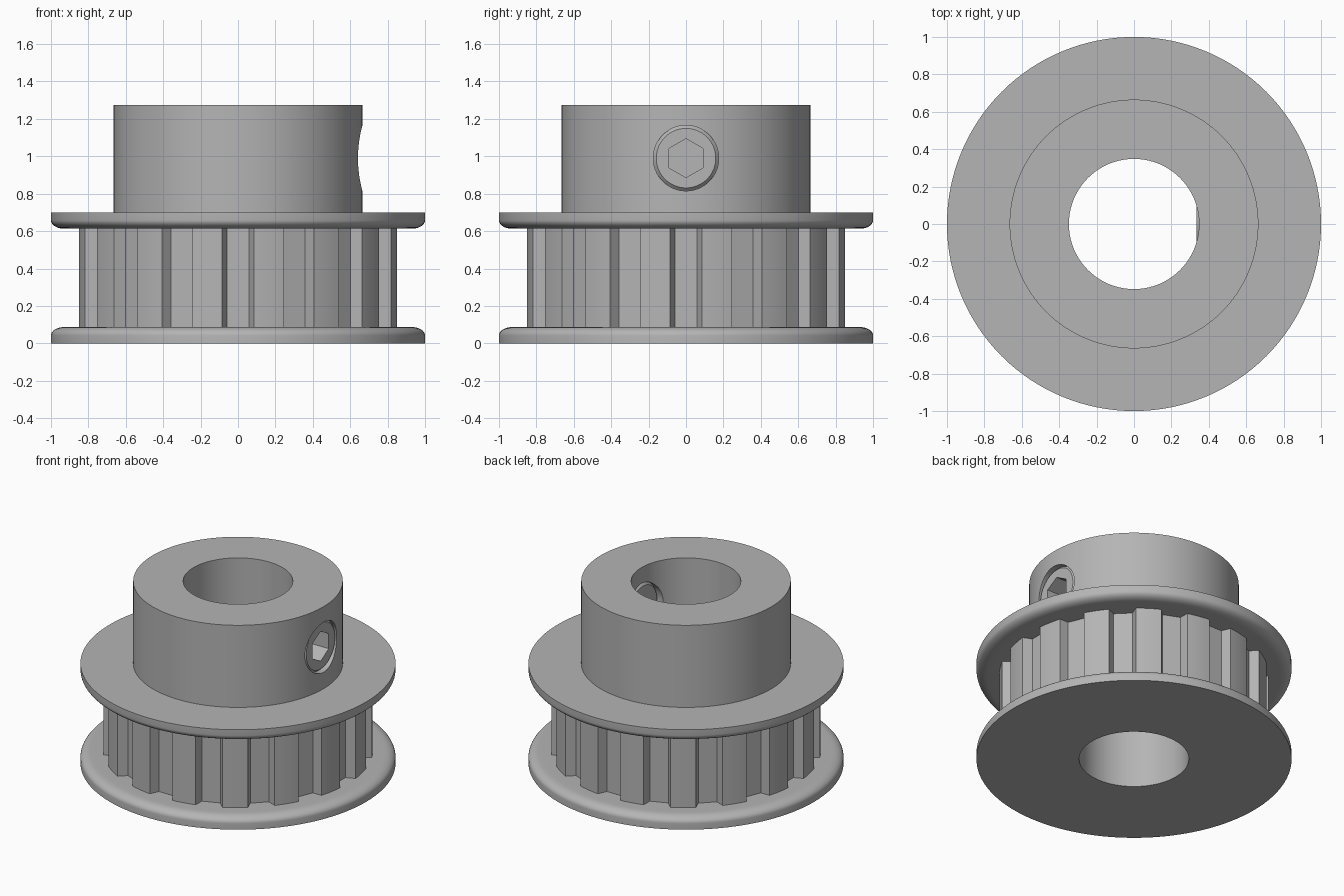
import bpy, bmesh
from math import sin, cos, pi, radians
from mathutils import Matrix

if "Cube" in bpy.data.objects:
    bpy.data.objects.remove(bpy.data.objects["Cube"], do_unlink=True)

STEEL = (0.46, 0.46, 0.46, 1)
steel = bpy.data.materials.new("plain grey metal")
steel.use_nodes = True
steel.diffuse_color = STEEL
steel.node_tree.nodes["Principled BSDF"].inputs["Base Color"].default_value = STEEL

BORE = 0.348
TEETH = 16
SCREW_Z = 0.99
SCREW_R = 0.175


def add_object(name, bm):
    bmesh.ops.recalc_face_normals(bm, faces=bm.faces)
    mesh = bpy.data.meshes.new(name)
    bm.to_mesh(mesh)
    bm.free()
    mesh.materials.append(steel)
    obj = bpy.data.objects.new(name, mesh)
    bpy.context.collection.objects.link(obj)
    return obj


def lathe(name, profile, segments=128, matrix=Matrix()):
    """Turn a closed (radius, height) outline around the z axis."""
    bm = bmesh.new()
    rings = []
    for i in range(segments):
        a = 2 * pi * i / segments
        rings.append([bm.verts.new((r * cos(a), r * sin(a), z)) for r, z in profile])
    n = len(profile)
    for i in range(segments):
        one, two = rings[i], rings[(i + 1) % segments]
        for j in range(n):
            k = (j + 1) % n
            bm.faces.new((one[j], two[j], two[k], one[k]))
    bmesh.ops.remove_doubles(bm, verts=bm.verts, dist=1e-5)
    bm.transform(matrix)
    return add_object(name, bm)


def activate(obj):
    bpy.ops.object.select_all(action='DESELECT')
    obj.select_set(True)
    bpy.context.view_layer.objects.active = obj


def smooth(obj):
    activate(obj)
    bpy.ops.object.shade_smooth_by_angle(angle=radians(30))


def cut(obj, cutter):
    mod = obj.modifiers.new("cut", 'BOOLEAN')
    mod.operation = 'DIFFERENCE'
    mod.solver = 'EXACT'
    mod.object = cutter
    activate(obj)
    bpy.ops.object.modifier_apply(modifier=mod.name)
    bpy.data.objects.remove(cutter, do_unlink=True)


# Flanges: flat outer face, rounded rim towards the belt
thick = 0.087
rim = [(0.93 + 0.07 * cos(t * pi / 16), 0.042 + 0.045 * sin(t * pi / 16)) for t in range(9)]
flange = [(BORE, 0), (1, 0)] + rim + [(0.9, thick), (BORE, thick)]
smooth(lathe("bottom_flange", flange))
smooth(lathe("top_flange", [(r, 0.7 - z) for r, z in flange]))

# Toothed drum: trapezoid grooves between round-topped teeth
outline = []
pitch = 2 * pi / TEETH
groove_half = radians(5.8)
for i in range(TEETH):
    a = i * pitch
    for side in (-0.06, 0.06):
        outline.append((0.79 * cos(a) - side * sin(a), 0.79 * sin(a) + side * cos(a)))
    for s in range(7):
        t = a + groove_half + (pitch - 2 * groove_half) * s / 6
        outline.append((0.855 * cos(t), 0.855 * sin(t)))
bm = bmesh.new()
low, high = ([bm.verts.new((x, y, z)) for x, y in outline] for z in (0.06, 0.64))
for i in range(len(outline)):
    j = (i + 1) % len(outline)
    bm.faces.new((low[i], low[j], high[j], high[i]))
smooth(add_object("toothed_drum", bm))

# Lining of the bore between the flanges
smooth(lathe("drum_core", [(BORE, thick), (0.6, thick), (0.6, 0.62), (BORE, 0.62)]))

# Hub with a radial screw hole on its left side
hub = lathe("hub", [(BORE, 0.7), (0.665, 0.7), (0.665, 1.275), (BORE, 1.275)])
sideways = Matrix.Translation((0, 0, SCREW_Z)) @ Matrix.Rotation(pi / 2, 4, 'Y')
cut(hub, lathe("hole_cutter", [(0, 0.15), (SCREW_R, 0.15), (SCREW_R, 0.8), (0, 0.8)], 64, sideways))
smooth(hub)

# Set screw: chamfered ends and a hexagonal socket
tip, face, bevel = 0.335, 0.64, 0.016
screw = lathe("set_screw", [(0, tip), (SCREW_R - bevel, tip), (SCREW_R, tip + bevel),
                            (SCREW_R, face - bevel), (SCREW_R - bevel, face), (0, face)], 64, sideways)
cut(screw, lathe("socket_cutter", [(0, 0.5), (0.104, 0.5), (0.104, 0.8), (0, 0.8)], 6, sideways))
smooth(screw)
